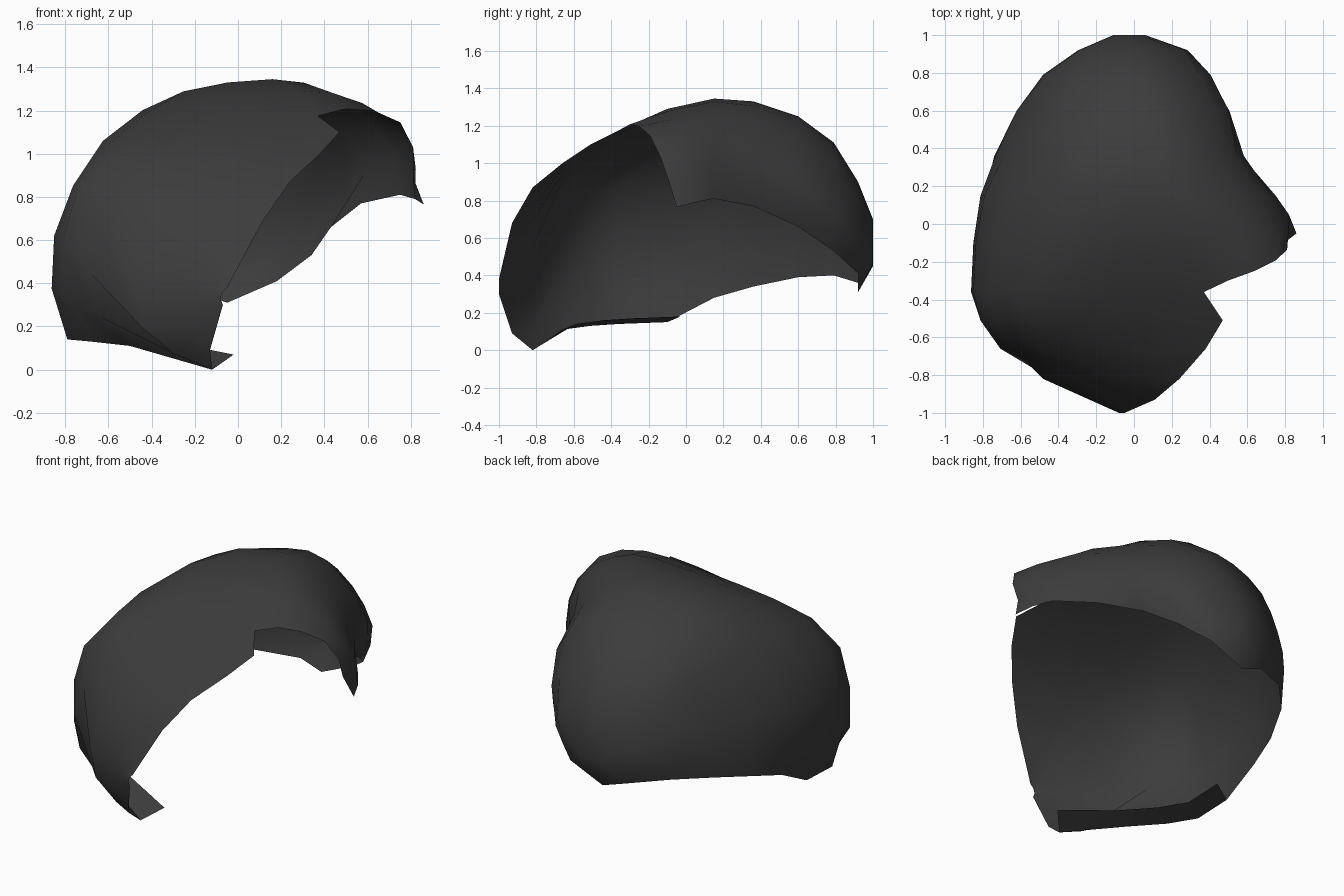
import bpy, bmesh
from mathutils import Vector

if "Cube" in bpy.data.objects:
    bpy.data.objects.remove(bpy.data.objects["Cube"])

NL, NR = 9, 7  # columns left of / right of the parting notch


def resample(pts, n, before=None, after=None):
    """Smooth curve through pts, cut into n points of equal spacing."""
    p = [before or pts[0] * 2 - pts[1]] + pts + [after or pts[-1] * 2 - pts[-2]]
    dense = []
    for i in range(1, len(p) - 2):
        a, b, c, d = p[i - 1:i + 3]
        for k in range(12):
            t = k / 12
            dense.append(0.5 * (2 * b + (c - a) * t + (2 * a - 5 * b + 4 * c - d) * t * t
                                + (3 * b - a - 3 * c + d) * t ** 3))
    dense.append(pts[-1])
    dist = [0.0]
    for u, v in zip(dense, dense[1:]):
        dist.append(dist[-1] + (v - u).length)
    out, j = [], 0
    for i in range(n):
        s = dist[-1] * i / (n - 1)
        while j < len(dense) - 2 and dist[j + 1] < s:
            j += 1
        out.append(dense[j].lerp(dense[j + 1], (s - dist[j]) / max(dist[j + 1] - dist[j], 1e-6)))
    return out


def section(y, xz):
    return [Vector((x, y, z)) for x, z in xz]


# Front sweep: sections (x, z) from lower rim to the free edge
front = [
    (-1.0, [(-.07, .30), (-.08, .33), (-.07, .36), (-.05, .38)]),
    (-.93, [(-.13, .09), (-.24, .32), (-.13, .56), (.11, .68)]),
    (-.82, [(-.12, 0), (-.40, .14), (-.48, .38), (-.30, .69), (.24, .87)]),
    (-.66, [(-.50, .11), (-.69, .3), (-.68, .58), (-.46, .86), (.38, 1.0)]),
    (-.51, [(-.68, .13), (-.81, .33), (-.80, .64), (-.58, .96), (.47, 1.1)]),
    (-.36, [(-.79, .14), (-.86, .35), (-.84, .65), (-.56, 1.06), (.37, 1.175)]),
]
# Crown and back: left rim, side, shoulder, top, then shoulder, side, right rim
back = [
    (-.10, [(-.79, .15), (-.85, .58), (-.53, 1.14), (.30, 1.29), (.67, 1.18), (.81, 1.0), (.82, .79)]),
    (.15, [(-.79, .28), (-.79, .70), (-.43, 1.21), (.16, 1.345), (.52, 1.23), (.71, 1.0), (.75, .81)]),
    (.36, [(-.74, .34), (-.70, .68), (-.42, 1.18), (.12, 1.33), (.41, 1.2), (.57, .98), (.57, .77)]),
    (.60, [(-.62, .39), (-.60, .64), (-.38, 1.08), (.08, 1.25), (.35, 1.12), (.52, .86), (.43, .66)]),
    (.79, [(-.44, .4), (-.48, .6), (-.31, .97), (.03, 1.11), (.26, 1.0), (.41, .76), (.34, .53)]),
    (.92, [(-.2, .36), (-.3, .55), (-.19, .8), (.02, .9), (.18, .83), (.29, .64), (.18, .41)]),
    (1.0, [(-.08, .45), (-.11, .55), (-.07, .66), (0, .7), (.04, .67), (.06, .58), (.05, .46)]),
]
# Open edge from the notch down to the right-hand tip
notch_edge = [Vector(v) for v in [(.37, -.36, 1.175), (.52, -.29, 1.21), (.66, -.24, 1.19),
              (.77, -.18, 1.13), (.81, -.14, 1.04), (.80, -.10, .93), (.86, -.05, .765)]]

rows = [resample(section(y, p), NL) for y, p in front]
rows[-1] += resample(notch_edge, NR)[1:]
for i, (y, p) in enumerate(back):
    pts = section(y, p)
    if i == 0:  # lean the first crown section back, parallel to the notch edge
        for k in range(4, 7):
            pts[k].y += 0.05 * (k - 3)
    rows.append(resample(pts[:4], NL, after=pts[4])
                + resample(pts[3:], NR, before=pts[2])[1:])

bm = bmesh.new()
grid = [[bm.verts.new(c) for c in r] for r in rows]
for a, b in zip(grid, grid[1:]):
    for j in range(min(len(a), len(b)) - 1):
        bm.faces.new((a[j], a[j + 1], b[j + 1], b[j]))

# Nape: close the back down to its low point
nape = bm.verts.new((-.05, .92, .31))
last, prev = grid[-1], grid[-2]
bm.faces.new((prev[0], last[0], nape))
bm.faces.new((last[0], last[-1], nape))
bm.faces.new((last[-1], prev[-1], nape))
bm.faces.new(last)
bmesh.ops.recalc_face_normals(bm, faces=bm.faces)


def finish(bm, name, mat):
    me = bpy.data.meshes.new(name)
    bm.to_mesh(me)
    bm.free()
    ob = bpy.data.objects.new(name, me)
    bpy.context.collection.objects.link(ob)
    me.materials.append(mat)
    for f in me.polygons:
        f.use_smooth = True
    return ob


mat = bpy.data.materials.new("dark_grey")
mat.diffuse_color = (0.045, 0.045, 0.045, 1)
mat.use_nodes = True
mat.node_tree.nodes["Principled BSDF"].inputs["Base Color"].default_value = mat.diffuse_color

# Lip folded inward under the front-left rim
lip = bmesh.new()
pairs = []
for r in rows[2:7]:
    rim = r[0]
    inward = Vector((.10, .10, .07)) if rim.y < -.8 else Vector((.13, .07, .03))
    pairs.append((lip.verts.new(rim), lip.verts.new(rim + inward)))
for (a, b), (c, d) in zip(pairs, pairs[1:]):
    lip.faces.new((a, b, d, c))

finish(bm, "hair_shell", mat)
finish(lip, "inner_lip", mat)
